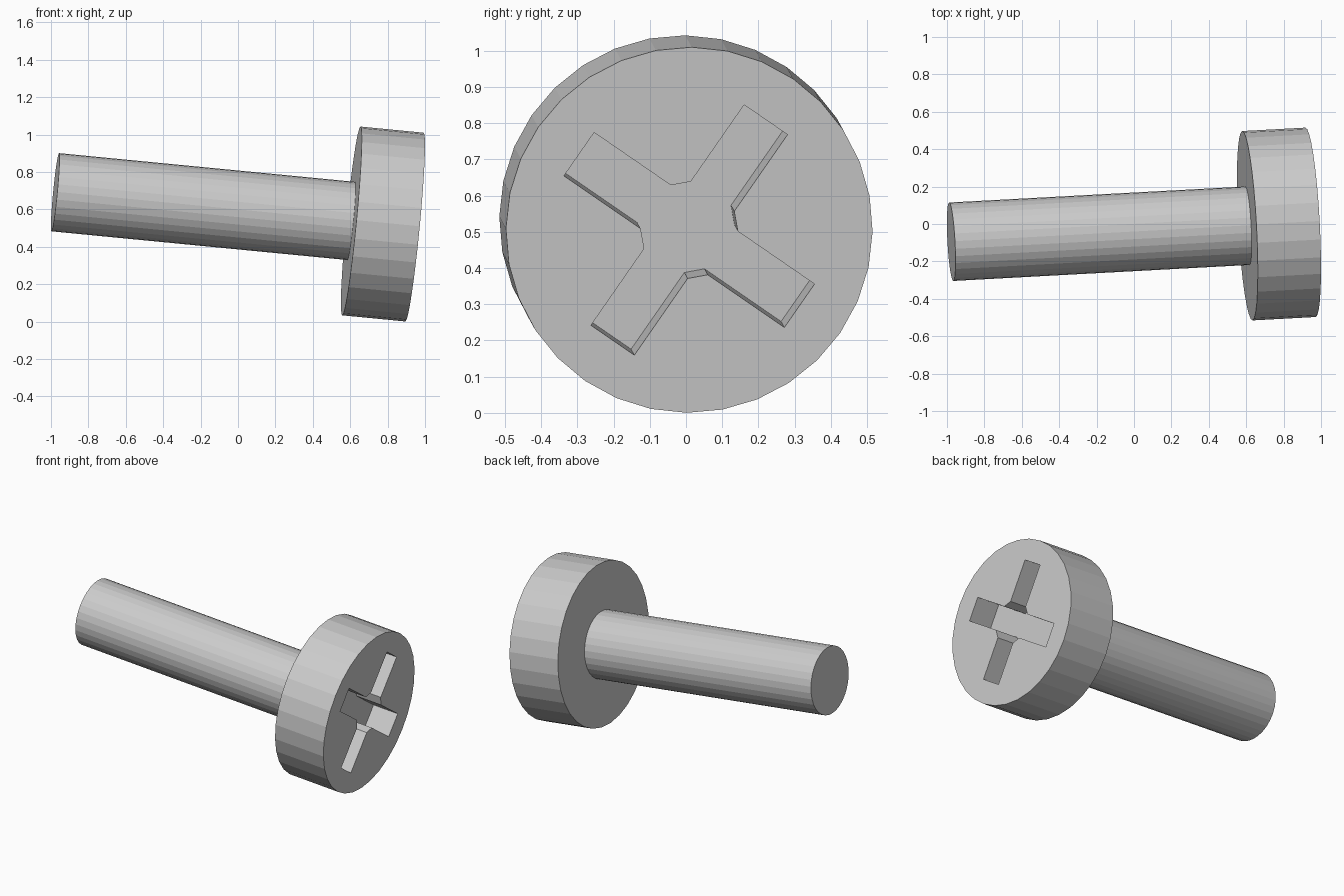
import bpy, bmesh
from math import sin, cos, pi, radians
from mathutils import Matrix, Vector

if "Cube" in bpy.data.objects:
    bpy.data.objects.remove(bpy.data.objects["Cube"])

SIDES = 32
HEAD_R, HEAD_T, SHAFT_R, LENGTH = 0.507, 0.34, 0.21, 1.933
DEPTH = 0.17

# Tilted frame: local z runs along the screw, origin at centre of the head face
axis = Vector((1, 0.054, -0.097)).normalized()
side = Vector((0, 0, 1)).cross(axis).normalized()
up = axis.cross(side)
frame = (Matrix.Translation((0.944, 0.009, 0.505))
         @ Matrix((side, up, axis)).transposed().to_4x4()
         @ Matrix.Rotation(radians(-0.5), 4, 'Z'))


def make_object(name, rings):
    """Loft closed rings of (x, y, z) points and cap both ends."""
    bm = bmesh.new()
    loops = [[bm.verts.new(p) for p in ring] for ring in rings]
    n = len(loops[0])
    for a, b in zip(loops, loops[1:]):
        for i in range(n):
            j = (i + 1) % n
            bm.faces.new((a[i], a[j], b[j], b[i]))
    bm.faces.new(loops[0])
    bm.faces.new(loops[-1])
    bmesh.ops.recalc_face_normals(bm, faces=bm.faces)
    mesh = bpy.data.meshes.new(name)
    bm.to_mesh(mesh)
    bm.free()
    obj = bpy.data.objects.new(name, mesh)
    bpy.context.collection.objects.link(obj)
    obj.matrix_world = frame
    return obj


def circle(r, z):
    return [(r * cos(2 * pi * i / SIDES), r * sin(2 * pi * i / SIDES), z)
            for i in range(SIDES)]


# Screw body: shaft and wide flat head as one turned profile
profile = [(SHAFT_R, -LENGTH), (SHAFT_R, -HEAD_T), (HEAD_R, -HEAD_T), (HEAD_R, 0)]
screw = make_object("screw", [circle(r, z) for r, z in profile])

# Cross-shaped driver recess with chamfered inner corners
arm = [(0.113, -0.073), (0.371, -0.073), (0.371, 0.073), (0.113, 0.073)]
outline = []
for k in range(4):
    a = radians(56 + 90 * k)
    outline += [(x * cos(a) - y * sin(a), x * sin(a) + y * cos(a)) for x, y in arm]
cutter = make_object("recess_cutter",
                     [[(x, y, z) for x, y in outline] for z in (-DEPTH, 0.1)])
cutter.hide_render = True
cutter.display_type = 'WIRE'

cut = screw.modifiers.new("recess", 'BOOLEAN')
cut.operation = 'DIFFERENCE'
cut.solver = 'EXACT'
cut.object = cutter

# Bake the cut and remove the helper
bpy.context.view_layer.objects.active = screw
screw.select_set(True)
bpy.ops.object.modifier_apply(modifier=cut.name)
bpy.data.objects.remove(cutter)
